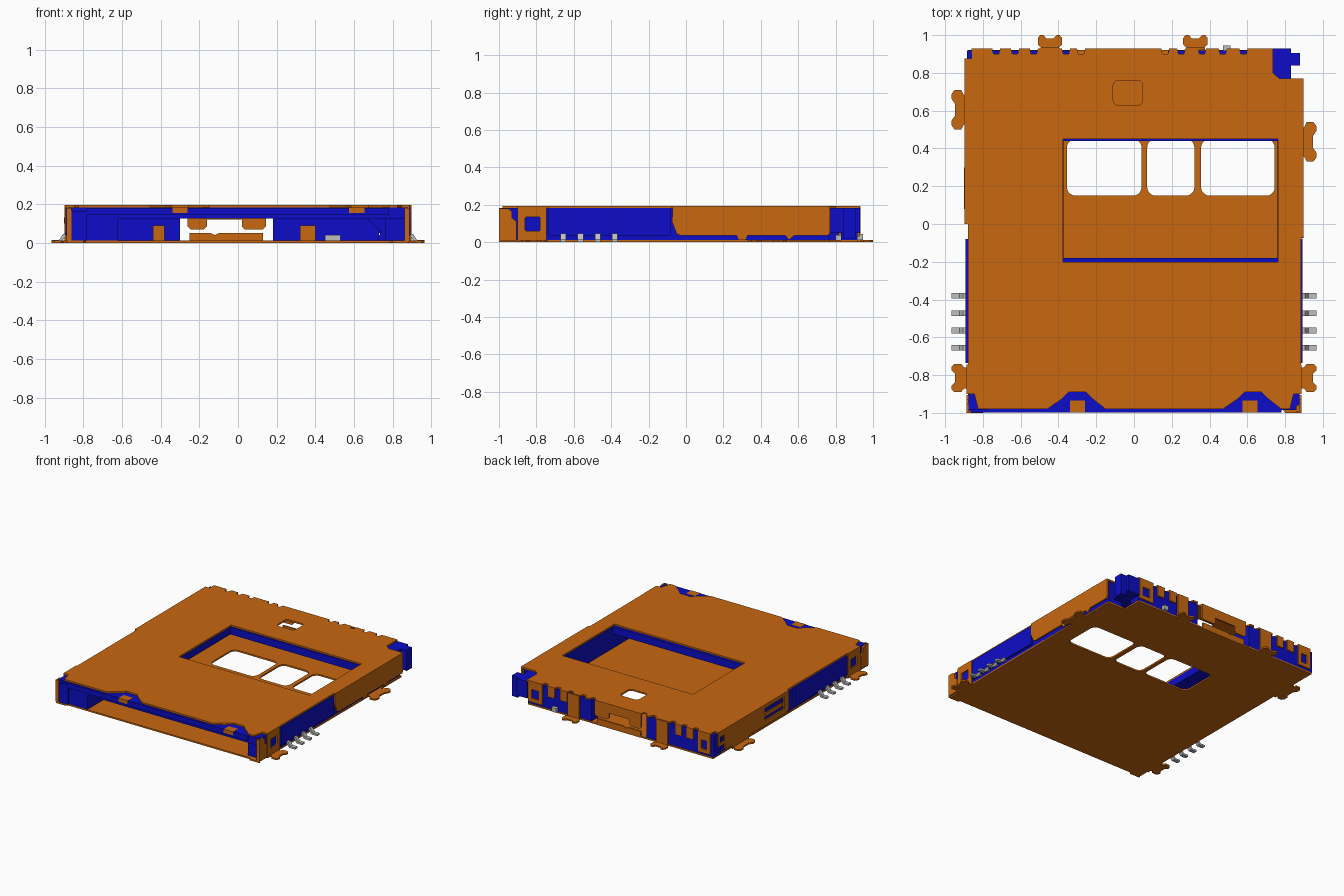
import bpy, bmesh, math
from mathutils import Matrix

if "Cube" in bpy.data.objects:
    bpy.data.objects.remove(bpy.data.objects["Cube"], do_unlink=True)


def material(name, rgb, metal=0.0):
    m = bpy.data.materials.new(name)
    m.use_nodes = True
    m.diffuse_color = (*rgb, 1)
    m.node_tree.nodes["Principled BSDF"].inputs["Base Color"].default_value = (*rgb, 1)
    return m


COPPER = material("copper orange", (0.58, 0.14, 0.005))
BLUE = material("plastic blue", (0.004, 0.004, 0.58))
SILVER = material("contact silver", (0.52, 0.52, 0.52))

# Planes: local (u, v, thickness) mapped to world axes
PLANES = {
    "xy": Matrix(((1, 0, 0, 0), (0, 1, 0, 0), (0, 0, 1, 0), (0, 0, 0, 1))),
    "xz": Matrix(((1, 0, 0, 0), (0, 0, -1, 0), (0, 1, 0, 0), (0, 0, 0, 1))),
    "yz": Matrix(((0, 0, 1, 0), (1, 0, 0, 0), (0, 1, 0, 0), (0, 0, 0, 1))),
}


def rect(u0, u1, v0, v1, r=0.0):
    """Rectangle outline, with rounded corners when r is given."""
    if not r:
        return [(u0, v0), (u1, v0), (u1, v1), (u0, v1)]
    pts = []
    for i, (cu, cv) in enumerate(((u1 - r, v1 - r), (u0 + r, v1 - r),
                                  (u0 + r, v0 + r), (u1 - r, v0 + r))):
        for k in range(6):
            a = (i + k / 5) * math.pi / 2
            pts.append((cu + r * math.cos(a), cv + r * math.sin(a)))
    return pts


def sheet(name, mat, plane, outline, lo, hi, holes=()):
    """Filled outline with holes, extruded from lo to hi across the plane."""
    cu = bpy.data.curves.new(name, "CURVE")
    cu.dimensions, cu.fill_mode, cu.extrude = "2D", "BOTH", (hi - lo) / 2
    for loop in (outline, *holes):
        s = cu.splines.new("POLY")
        s.points.add(len(loop) - 1)
        for p, (u, v) in zip(s.points, loop):
            p.co = (u, v, 0, 1)
        s.use_cyclic_u = True
    tmp = bpy.data.objects.new(name + "_outline", cu)
    bpy.context.collection.objects.link(tmp)
    me = bpy.data.meshes.new_from_object(
        tmp.evaluated_get(bpy.context.evaluated_depsgraph_get()))
    bpy.data.objects.remove(tmp, do_unlink=True)
    bpy.data.curves.remove(cu)
    mid = (lo + hi) / 2
    me.transform(PLANES[plane] @ Matrix.Translation((0, 0, -mid if plane == "xz" else mid)))
    bm = bmesh.new()
    bm.from_mesh(me)
    bmesh.ops.remove_doubles(bm, verts=bm.verts, dist=1e-5)
    bmesh.ops.recalc_face_normals(bm, faces=bm.faces)
    for f in bm.faces:
        f.smooth = False
    bm.to_mesh(me)
    bm.free()
    me.name = name
    me.materials.clear()
    me.materials.append(mat)
    ob = bpy.data.objects.new(name, me)
    bpy.context.collection.objects.link(ob)
    return ob


def box(name, mat, x0, x1, y0, y1, z0, z1):
    return sheet(name, mat, "xy", rect(x0, x1, y0, y1), z0, z1)


# --- Top cover with front and back notches
top = [(-0.88, -0.9), (-0.845, -0.9), (-0.825, -0.98)]
for c in (-0.3, 0.63):
    top += [(c - 0.16, -0.98), (c - 0.08, -0.925), (c - 0.045, -0.89),
            (c + 0.045, -0.89), (c + 0.08, -0.925), (c + 0.15, -0.98)]
top += [(0.825, -0.98), (0.845, -0.9), (0.885, -0.9), (0.885, -0.08), (0.895, -0.06),
        (0.895, 0.77), (0.77, 0.77), (0.735, 0.80), (0.735, 0.93)]
for c in (0.58, 0.47, 0.36, 0.25, 0.165, -0.28, -0.36, -0.53, -0.63, -0.73):
    top += [(c + 0.022, 0.93), (c + 0.014, 0.9), (c - 0.014, 0.9), (c - 0.022, 0.93)]
top += [(-0.86, 0.93), (-0.86, 0.875), (-0.895, 0.875), (-0.895, 0.01), (-0.88, 0.0)]
sheet("top_cover", COPPER, "xy", top, 0.183, 0.195,
      [rect(-0.375, 0.762, -0.2, 0.45), rect(-0.11, 0.045, 0.63, 0.76, 0.025)])

# --- Base plate with three rounded windows
base = [(-0.88, -1), (-0.8, -1), (-0.79, -0.985), (0.79, -0.985), (0.8, -1), (0.875, -1),
        (0.885, 0.77), (0.73, 0.77), (0.73, 0.92), (-0.88, 0.92)]
sheet("base_plate", COPPER, "xy", base, 0, 0.012,
      [rect(a, b, 0.15, 0.45, 0.045) for a, b in ((-0.355, 0.04), (0.07, 0.32), (0.355, 0.745))])

# --- Flared solder tabs around the base
TAB = [(-0.02, -0.055), (0.02, -0.055), (0.035, -0.075), (0.07, -0.075), (0.085, -0.06),
       (0.085, -0.04), (0.067, -0.022), (0.067, 0.022), (0.085, 0.04), (0.085, 0.06),
       (0.07, 0.075), (0.035, 0.075), (0.02, 0.055), (-0.02, 0.055)]
for side, y, s in ((1, 0.435, 1.4), (-1, 0.605, 1.4), (1, -0.815, 1), (-1, -0.815, 1)):
    sheet("side_solder_tab", COPPER, "xy",
          [(side * (0.88 + u), y + v * s) for u, v in TAB], 0, 0.012)
for x in (-0.445, 0.325):
    sheet("back_solder_tab", COPPER, "xy",
          [(x + v * 0.86, 0.915 + u) for u, v in TAB], 0, 0.012)
    box("back_tab_riser", COPPER, x - 0.05, x + 0.05, 0.922, 0.934, 0, 0.19)

# --- Plastic body: ceiling frame, side rails, back blocks
ceiling = [(-0.86, -0.985), (0.86, -0.985), (0.86, 0.76), (0.73, 0.76), (0.73, 0.9), (0.2, 0.9),
           (0.2, 0.5), (-0.3, 0.5), (-0.3, 0.9), (-0.86, 0.9)]
sheet("ceiling_frame", BLUE, "xy", ceiling, 0.125, 0.182, [rect(-0.374, 0.76, -0.18, 0.44)])
box("front_bar", BLUE, -0.78, 0.78, -0.998, -0.95, 0.145, 0.181)
box("left_back_block", BLUE, -0.885, -0.3, 0.83, 0.918, 0.013, 0.182)
box("right_back_block", BLUE, 0.18, 0.73, 0.83, 0.918, 0.013, 0.182)
box("slot_side_rail", BLUE, -0.875, -0.62, -0.985, 0.83, 0.013, 0.182)
box("narrow_side_rail", BLUE, 0.76, 0.875, -0.96, 0.765, 0.013, 0.182)
for s in (-1, 1):
    a, b = sorted((s * 0.87, s * 0.892))
    box("pin_side_wall", BLUE, a, b, -0.735, -0.08, 0.035, 0.182)
box("front_corner_block", BLUE, -0.87, -0.78, -0.997, -0.98, 0.013, 0.165)
# ramp block inside the slot mouth
sheet("slot_guide", BLUE, "xz", [(0.72, 0.013), (0.77, 0.013), (0.77, 0.13), (0.66, 0.13),
                                 (0.74, 0.06)], -0.9, -0.6)

# --- Corner hook at the back
box("corner_block", BLUE, 0.73, 0.83, 0.765, 0.93, 0.05, 0.182)
box("corner_hook", BLUE, 0.83, 0.88, 0.84, 0.905, 0.02, 0.182)

# --- Side walls of the cover
sheet("long_side_wall", COPPER, "yz",
      [(-0.07, 0.195), (-0.075, 0.11), (-0.05, 0.045), (-0.03, 0.037), (0.27, 0.037),
       (0.28, 0.012), (0.32, 0.012), (0.33, 0.037), (0.53, 0.037), (0.55, 0.012),
       (0.58, 0.037), (0.76, 0.037), (0.77, 0.05), (0.77, 0.195)], 0.885, 0.897)
sheet("slotted_side_wall", COPPER, "yz",
      [(0.0, 0.195), (0.0, 0.05), (0.03, 0.03), (0.49, 0.03), (0.5, 0), (0.7, 0),
       (0.71, 0.03), (0.79, 0.03), (0.79, 0.08), (0.875, 0.08), (0.875, 0.195)],
      -0.897, -0.885, [rect(0.06, 0.3, 0.07, 0.165), rect(0.8, 0.85, 0.1, 0.15)])
box("side_spring", COPPER, -0.9, -0.89, 0.08, 0.3, 0.1, 0.13)
for s in (-1, 1):
    a, b = sorted((s * 0.876, s * 0.888))
    sheet("latch_plate", COPPER, "yz", rect(-0.9, -0.745, 0, 0.195), a, b,
          [rect(-0.86, -0.78, 0.06, 0.135, 0.008)])
    sheet("front_cheek", COPPER, "yz",
          [(-1, 0.01), (-0.905, 0.01), (-0.905, 0.11), (-0.93, 0.13), (-0.93, 0.165),
           (-0.95, 0.18), (-1, 0.18)], a, b)
    a, b = sorted((s * 0.86, s * 0.885))
    box("front_post", COPPER, a, b, -1, -0.99, 0.0, 0.18)

# --- Back walls of the cover
sheet("back_center_wall", COPPER, "xz",
      [(-0.26, 0.195), (-0.26, 0.085), (-0.245, 0.07), (-0.175, 0.07), (-0.16, 0.085),
       (-0.16, 0.122), (0.02, 0.122), (0.02, 0.085), (0.035, 0.07), (0.13, 0.07),
       (0.145, 0.085), (0.145, 0.195)], 0.918, 0.93)
sheet("back_lower_lip", COPPER, "xz",
      [(-0.25, 0), (0.13, 0), (0.13, 0.05), (-0.1, 0.05), (-0.12, 0.04), (-0.14, 0.05),
       (-0.25, 0.05)], 0.91, 0.922)
for a, b in ((0.6, 0.725), (-0.86, -0.75)):
    sheet("back_latch_plate", COPPER, "xz", rect(a, b, 0.03, 0.195), 0.918, 0.93,
          [rect(a + 0.03, b - 0.03, 0.06, 0.13)])
for a, b in ((0.495, 0.555), (0.385, 0.445), (-0.61, -0.555), (-0.71, -0.65)):
    box("back_finger", COPPER, a, b, 0.918, 0.93, 0.11, 0.195)
for a, b in ((-0.44, -0.38), (0.32, 0.4)):
    box("inner_stop", COPPER, a, b, 0.815, 0.829, 0.012, 0.09)

# --- Small tongues in the front notches
for c in (-0.3, 0.615):
    box("front_tongue", COPPER, c - 0.04, c + 0.04, -0.999, -0.935, 0.155, 0.183)

# --- Bent contact pins on both sides
PIN = [(0.87, 0.03), (0.895, 0.03), (0.915, 0.002), (0.965, 0.002), (0.965, 0.016),
       (0.925, 0.016), (0.905, 0.046), (0.87, 0.046)]
for s in (-1, 1):
    for y in (-0.38, -0.472, -0.564, -0.656):
        sheet("contact_pin", SILVER, "xz", [(s * u, v) for u, v in PIN], y - 0.015, y + 0.015)
box("back_contact", SILVER, 0.47, 0.51, 0.9, 0.945, 0.012, 0.045)
box("inner_contact", SILVER, 0.45, 0.53, 0.8, 0.829, 0.013, 0.04)
